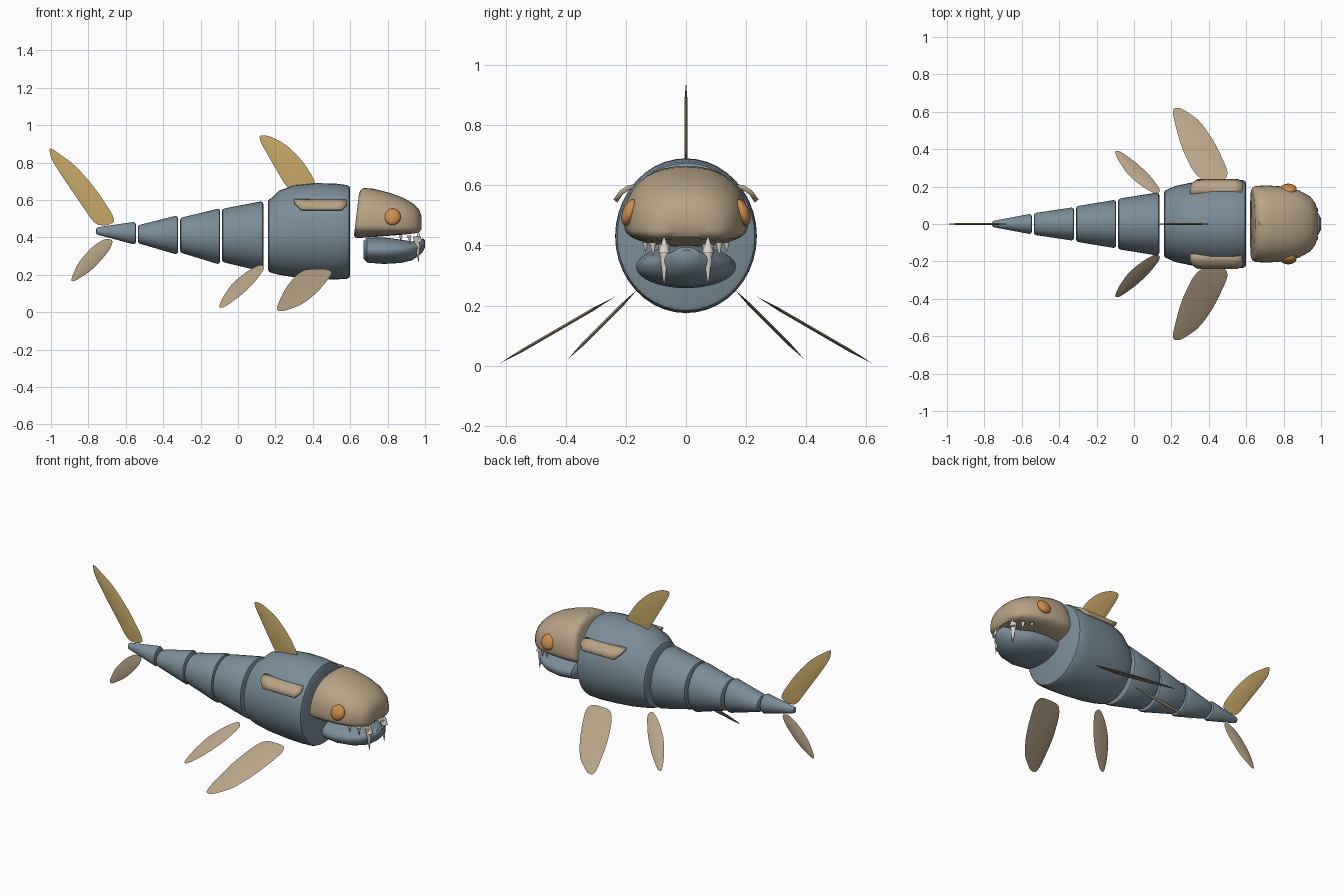
import bpy, bmesh, math
from mathutils import Vector

cube = bpy.data.objects.get("Cube")
if cube:
    bpy.data.objects.remove(cube)


def material(name, rgb):
    m = bpy.data.materials.new(name)
    m.use_nodes = True
    m.diffuse_color = (*rgb, 1)
    m.node_tree.nodes["Principled BSDF"].inputs["Base Color"].default_value = (*rgb, 1)
    return m


SLATE = material("slate blue", (0.20, 0.27, 0.32))
TAN = material("tan", (0.48, 0.37, 0.24))
GOLD = material("gold", (0.58, 0.40, 0.14))
ORANGE = material("orange", (0.62, 0.27, 0.07))
IVORY = material("ivory", (0.70, 0.66, 0.58))


def finish(name, bm, mat, angle=40):
    bmesh.ops.recalc_face_normals(bm, faces=bm.faces)
    mesh = bpy.data.meshes.new(name)
    bm.to_mesh(mesh)
    bm.free()
    obj = bpy.data.objects.new(name, mesh)
    bpy.context.collection.objects.link(obj)
    mesh.materials.append(mat)
    bpy.ops.object.select_all(action='DESELECT')
    obj.select_set(True)
    bpy.context.view_layer.objects.active = obj
    bpy.ops.object.shade_smooth_by_angle(angle=math.radians(angle))
    return obj


def loft(name, rings, mat, lean=0, arch=0, square=1.0, sides=40):
    """Skin rings of (x, half width, middle z, top z, bottom z) along x."""
    bm = bmesh.new()
    loops = []
    x0, x1 = rings[0][0], rings[-1][0]
    for x, w, mid, top, bot in rings:
        t = (x - x0) / (x1 - x0)
        loop = []
        for i in range(sides):
            a = math.tau * i / sides
            c, s = math.cos(a), math.sin(a)
            c = math.copysign(abs(c) ** square, c)
            s = math.copysign(abs(s) ** square, s)
            z = mid + s * (top - mid if s > 0 else mid - bot)
            if s < 0:
                z += arch * (1 - c * c) * t
            loop.append(bm.verts.new((x + lean * (1 - t) * (z - bot), w * c, z)))
        loops.append(loop)
    for a, b in zip(loops, loops[1:]):
        for i in range(sides):
            j = (i + 1) % sides
            bm.faces.new((a[i], a[j], b[j], b[i]))
    bm.faces.new(loops[0])
    bm.faces.new(loops[-1])
    return finish(name, bm, mat)


def rounded(sections, r):
    """Add small rounded rims to both ends of (x, half width, top, bottom) sections."""
    def rim(s, dx, inset):
        x, w, top, bot = s
        return (x + dx, w - inset, top - inset, bot + inset)
    a, b = sections[0], sections[-1]
    full = [rim(a, 0, r), rim(a, r * .3, r * .3), rim(a, r, 0)] + sections[1:-1] + \
           [rim(b, -r, 0), rim(b, -r * .3, r * .3), rim(b, 0, r)]
    return [(x, w, (t + o) / 2, t, o) for x, w, t, o in full]


# Body and tapering tail segments
loft("body", rounded([(.16, .185, .61, .21), (.22, .203, .65, .2), (.30, .22, .678, .187),
                      (.42, .234, .69, .178), (.52, .236, .688, .175), (.60, .235, .68, .178)], .02), SLATE)
tail = [((-.085, .137, .555, .265), (.135, .168, .592, .22)),
        ((-.31, .097, .507, .315), (-.095, .128, .553, .258)),
        ((-.535, .06, .468, .365), (-.32, .088, .515, .31)),
        ((-.76, .018, .455, .413), (-.545, .053, .482, .363))]
for n, (back, front) in enumerate(tail, 1):
    loft(f"tail_segment_{n}", rounded([back, front], .014), SLATE)

# Head and lower jaw
loft("head", [(.62, .18, .47, .635, .41), (.626, .195, .47, .652, .4), (.642, .203, .47, .664, .395),
              (.70, .207, .47, .66, .393), (.80, .2, .465, .637, .393), (.88, .18, .46, .61, .393),
              (.94, .148, .46, .577, .395), (.968, .115, .46, .548, .4), (.982, .07, .465, .51, .42)],
     TAN, lean=.12, arch=.03, square=.85)
loft("lower_jaw", [(.672, .12, .33, .382, .285), (.69, .155, .33, .397, .265), (.78, .166, .33, .4, .258),
                   (.87, .15, .335, .388, .263), (.93, .115, .34, .378, .277), (.965, .078, .35, .385, .3),
                   (.99, .05, .362, .395, .325), (1.0, .028, .365, .385, .345)], SLATE)


def fin(name, outline, mat, place, thick=.005):
    """Thin lens-shaped fin; place maps outline points to space."""
    pts = [Vector(p) for p in outline]
    n = len(pts)
    # Round the outline by corner cutting
    for _ in range(2):
        pts = [q for i, p in enumerate(pts)
               for q in (p.lerp(pts[(i + 1) % len(pts)], .2), p.lerp(pts[(i + 1) % len(pts)], .8))]
    pos = [Vector(place(p.x, p.y)) for p in pts]
    mid = sum(pos, Vector()) / len(pos)
    normal = (Vector(place(1, 0)) - Vector(place(0, 0))).cross(
        Vector(place(0, 1)) - Vector(place(0, 0))).normalized()
    bm = bmesh.new()
    rim = [bm.verts.new(p) for p in pos]
    for side in (1, -1):
        inner = [bm.verts.new(p.lerp(mid, .4) + normal * thick * side) for p in pos]
        for i in range(len(rim)):
            j = (i + 1) % len(rim)
            bm.faces.new((rim[i], rim[j], inner[j], inner[i]))
        bm.faces.new(inner)
    return finish(name, bm, mat)


# Upright fins on the centre line
def upright(u, v):
    return (u, 0, v)


fin("dorsal_fin", [(.10, .945), (.165, .945), (.26, .895), (.345, .81), (.42, .69), (.39, .645),
                   (.27, .65), (.2, .77)], GOLD, upright)
fin("upper_tail_fin", [(-1.01, .88), (-.98, .865), (-.87, .785), (-.76, .66), (-.65, .49), (-.70, .462),
                       (-.765, .468), (-.84, .58), (-.93, .71), (-1.0, .82)], GOLD, upright)
fin("lower_tail_fin", [(-.665, .385), (-.69, .325), (-.78, .225), (-.875, .163), (-.896, .17),
                       (-.855, .265), (-.78, .35), (-.71, .395)], TAN, upright)

# Paired parts on both flanks
for side, s in (("left", 1), ("right", -1)):
    fin(f"{side}_pectoral_fin", [(.21, .62), (.25, .622), (.35, .555), (.43, .44), (.505, .28), (.49, .235),
                                 (.36, .235), (.31, .29), (.25, .42), (.208, .58)], TAN,
        lambda u, v: (u, s * v, .245 - (v - .21) * .58))
    fin(f"{side}_pelvic_fin", [(-.105, .392), (-.075, .39), (.01, .33), (.085, .26), (.145, .18), (.12, .158),
                               (.05, .195), (-.03, .26), (-.085, .34)], TAN,
        lambda u, v: (u, s * v, .25 - (v - .165)))

    # Curved armour plate lying on the upper flank
    bm = bmesh.new()
    arc = [(.16, .597, .30, .57), (.19, .593, .30, .58), (.215, .577, .31, .582), (.235, .548, .34, .555)]
    rows = [[bm.verts.new((a + (b - a) * k / 6, s * y, z)) for k in range(7)] for y, z, a, b in arc]
    for r, q in zip(rows, rows[1:]):
        for k in range(6):
            bm.faces.new((r[k], r[k + 1], q[k + 1], q[k]))
    plate = finish(f"{side}_flank_plate", bm, TAN)
    solid = plate.modifiers.new("thickness", 'SOLIDIFY')
    solid.thickness = .016
    solid.offset = 0

    # Eye
    bm = bmesh.new()
    bmesh.ops.create_uvsphere(bm, u_segments=24, v_segments=14, radius=1)
    for v in bm.verts:
        x, y, z = v.co
        v.co = (.825 + .045 * x, s * (.187 + .026 * y - .012 * z), .51 + .044 * z)
    finish(f"{side}_eye", bm, ORANGE)

    # Long upper fang, its lower partner and small side teeth
    teeth = [("fang", .955, .073, .405, .965, .268, .02), ("lower_tooth", .965, .073, .375, .965, .432, .02),
             ("front_tooth", .915, .11, .41, .92, .365, .012), ("side_tooth", .87, .135, .41, .872, .378, .01)]
    for kind, x, y, z, tx, tz, r in teeth:
        bm = bmesh.new()
        bmesh.ops.create_cone(bm, cap_ends=True, segments=12, radius1=1, radius2=.05, depth=1)
        for v in bm.verts:
            t = v.co.z + .5
            v.co = (x + (tx - x) * t + r * v.co.x, s * y + r * v.co.y, z + (tz - z) * t)
        finish(f"{side}_{kind}", bm, IVORY)
